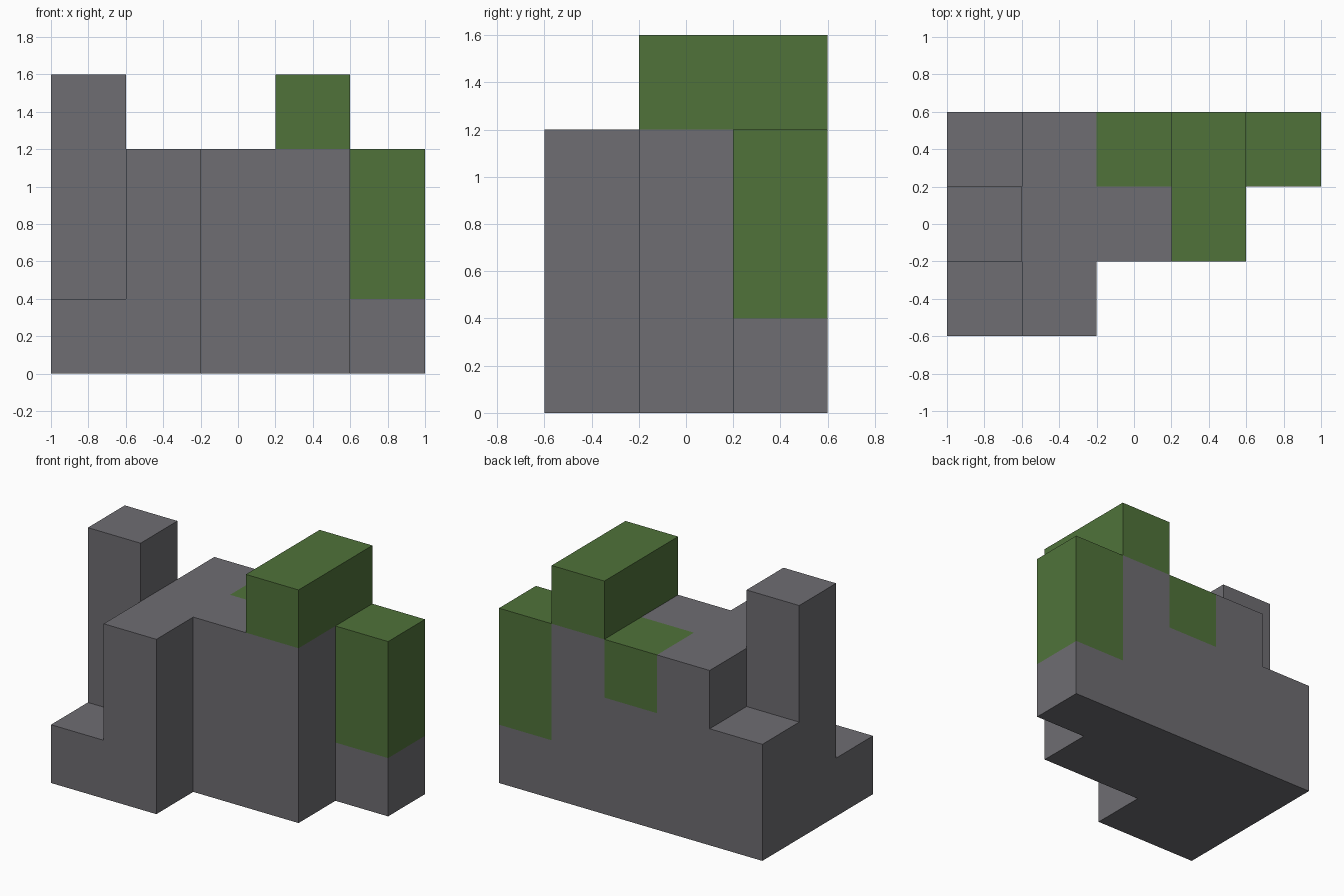
import bpy, bmesh, math
from mathutils import Vector

cube = bpy.data.objects.get("Cube")
if cube:
    bpy.data.objects.remove(cube, do_unlink=True)

CELL = 0.4
ORIGIN = Vector((-1.0, -0.6, 0.0))


def make_material(name, color):
    mat = bpy.data.materials.new(name)
    mat.use_nodes = True
    mat.diffuse_color = color
    mat.node_tree.nodes["Principled BSDF"].inputs["Base Color"].default_value = color
    return mat


stone = make_material("stone grey", (0.156, 0.153, 0.168, 1))
moss = make_material("moss green", (0.08, 0.171, 0.042, 1))


def block(low, high):
    """Grid cells from low up to, not including, high."""
    return {(x, y, z) for x in range(low[0], high[0])
            for y in range(low[1], high[1]) for z in range(low[2], high[2])}


# Moss: ridge on top, tall block on the right end, patch set into the back
parts = {
    "moss_ridge": (block((3, 1, 3), (4, 3, 4)), moss),
    "moss_end_block": (block((4, 2, 1), (5, 3, 3)), moss),
    "moss_patch": (block((2, 2, 2), (3, 3, 3)), moss),
}
# Stone: stepped main mass, low end, back step and tower
main = (block((1, 0, 0), (2, 3, 3)) | block((2, 1, 0), (4, 3, 3))
        | block((4, 2, 0), (5, 3, 1)) | block((0, 0, 0), (1, 1, 1))
        | block((0, 2, 0), (1, 3, 2)) | block((0, 1, 0), (1, 2, 4)))
parts["stone_body"] = (main - parts["moss_patch"][0], stone)
filled = set().union(*(cells for cells, _ in parts.values()))

DIRECTIONS = [Vector(s * (i == a) for i in range(3)) for a in range(3) for s in (-1, 1)]


def build(name, cells, mat):
    """Make the outer skin of the cells, leaving out faces hidden between blocks."""
    bm = bmesh.new()
    for cell in sorted(cells):
        center = ORIGIN + (Vector(cell) + Vector((0.5, 0.5, 0.5))) * CELL
        for n in DIRECTIONS:
            if tuple(int(c + d) for c, d in zip(cell, n)) in filled:
                continue
            u = Vector((n.y, n.z, n.x))
            v = n.cross(u)
            corners = (-u - v, u - v, u + v, v - u)
            bm.faces.new([bm.verts.new(center + (n + c) * CELL / 2) for c in corners])
    bmesh.ops.remove_doubles(bm, verts=bm.verts[:], dist=0.001)
    bmesh.ops.dissolve_limit(bm, angle_limit=math.radians(1),
                             verts=bm.verts[:], edges=bm.edges[:])
    mesh = bpy.data.meshes.new(name)
    bm.to_mesh(mesh)
    bm.free()
    mesh.materials.append(mat)
    bpy.context.collection.objects.link(bpy.data.objects.new(name, mesh))


for part, (cells, mat) in parts.items():
    build(part, cells, mat)
